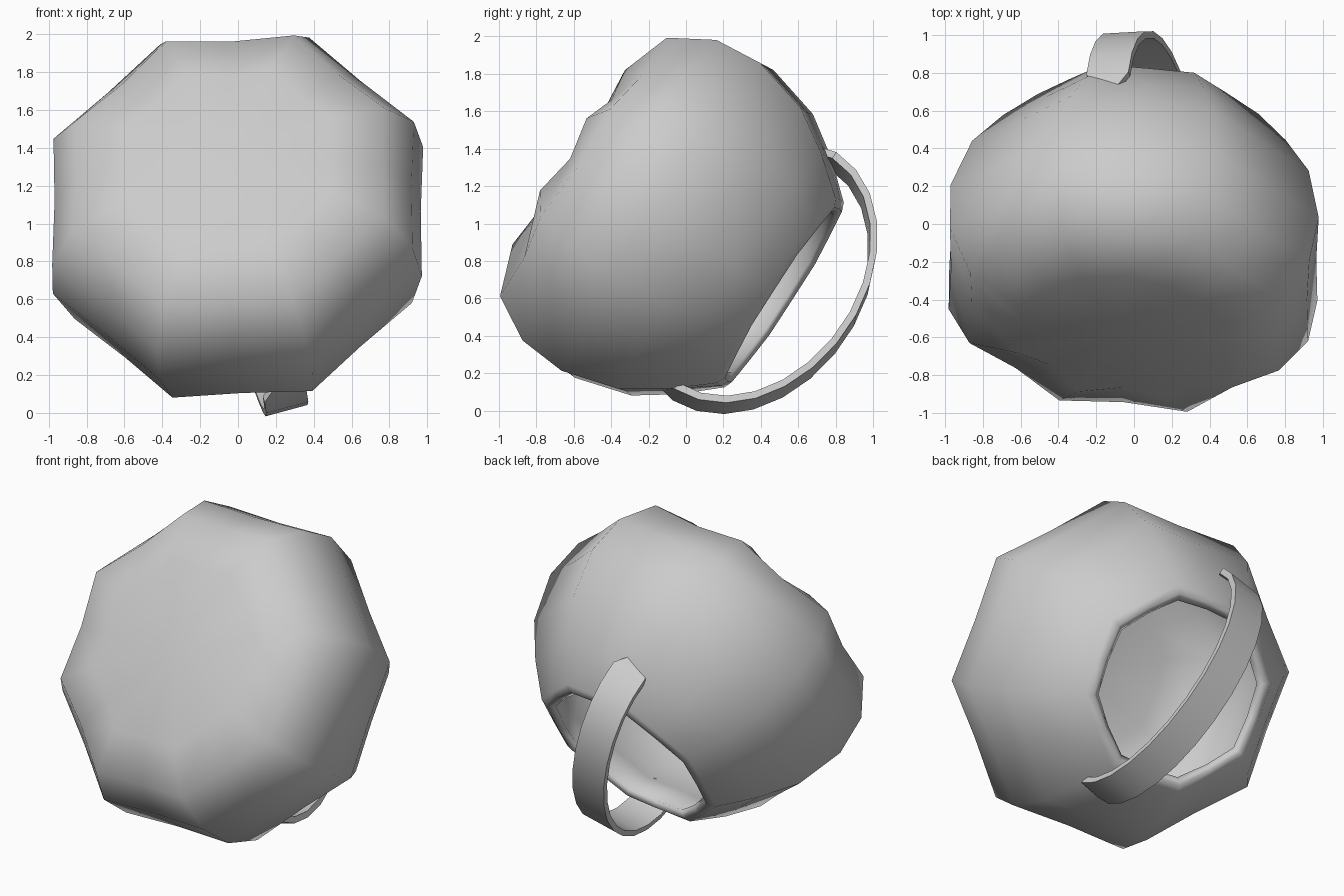
import bpy, bmesh
from math import sin, cos, pi, radians
from mathutils import Vector

if "Cube" in bpy.data.objects:
    bpy.data.objects.remove(bpy.data.objects["Cube"])

# Tilted frame: N points from the opening to the closed base
N = Vector((-0.10, -0.84, 0.54)).normalized()
U = Vector((0, 0.543, 0.84)).normalized()
X = U.cross(N).normalized()
C = Vector((0, -0.099, 1.017)) - N * 0.635


def place(x, u, s):
    return C + X * x + U * u + N * s


def finish(name, bm, angle=None):
    bmesh.ops.recalc_face_normals(bm, faces=bm.faces)
    me = bpy.data.meshes.new(name)
    bm.to_mesh(me)
    bm.free()
    ob = bpy.data.objects.new(name, me)
    bpy.context.collection.objects.link(ob)
    bpy.ops.object.select_all(action='DESELECT')
    ob.select_set(True)
    bpy.context.view_layer.objects.active = ob
    if angle is None:
        bpy.ops.object.shade_smooth()
    else:
        bpy.ops.object.shade_smooth_by_angle(angle=radians(angle))
    return ob


# Ribbed hollow body: (height along axis, ridge radius, groove scale, groove drop)
profile = [
    (1.242, 0.60, 0.905, 0.042), (1.136, 0.89, 0.915, 0.02),
    (0.90, 1.035, 0.915, 0), (0.635, 1.06, 0.915, 0),
    (0.325, 0.969, 0.915, 0), (0.11, 0.815, 0.915, 0),
    (-0.085, 0.636, 0.93, 0), (-0.105, 0.585, 0.94, 0),
    (-0.075, 0.54, 0.95, 0), (0.13, 0.755, 0.915, 0),
    (0.335, 0.91, 0.915, 0), (0.635, 1.00, 0.915, 0),
    (0.88, 0.975, 0.915, 0), (1.085, 0.84, 0.915, 0.02),
    (1.18, 0.57, 0.905, 0.03),
]
SEG = 16
bm = bmesh.new()
rings = []
for s, r, g, drop in profile:
    ring = []
    for i in range(SEG):
        a = radians(23) + 2 * pi * i / SEG
        k, d = (g, drop) if i % 2 else (1, 0)
        ring.append(bm.verts.new(place(r * k * sin(a), r * k * cos(a), s - d)))
    rings.append(ring)
for a, b in zip(rings, rings[1:]):
    for i in range(SEG):
        j = (i + 1) % SEG
        bm.faces.new((a[i], a[j], b[j], b[i]))
for ring, s in ((rings[0], 1.215), (rings[-1], 1.15)):
    mid = bm.verts.new(place(0, 0, s))
    for i in range(SEG):
        bm.faces.new((ring[i], ring[(i + 1) % SEG], mid))
finish("basket_body", bm)

# Flat strap handle arching over the opening
D = (-0.25, 0.97)   # strap direction in the (X, U) plane
W = (0.97, 0.25)    # strap width direction
stations = [-7, 0] + [180 * i / 13 for i in range(1, 13)] + [180, 187]
bm = bmesh.new()
prev = None
for n, deg in enumerate(stations):
    t = radians(deg)
    half = 0.065 if n in (0, len(stations) - 1) else 0.115
    sec = []
    for ra, rb, w in ((0.79, 0.585, -half), (0.79, 0.585, half),
                      (0.75, 0.548, half), (0.75, 0.548, -half)):
        d = ra * cos(t)
        sec.append(bm.verts.new(place(d * D[0] + w * W[0], d * D[1] + w * W[1],
                                      0.08 - rb * sin(t))))
    if prev:
        for i in range(4):
            j = (i + 1) % 4
            bm.faces.new((prev[i], prev[j], sec[j], sec[i]))
    else:
        bm.faces.new(sec)
    prev = sec
bm.faces.new(prev)
finish("strap_handle", bm, 35)
